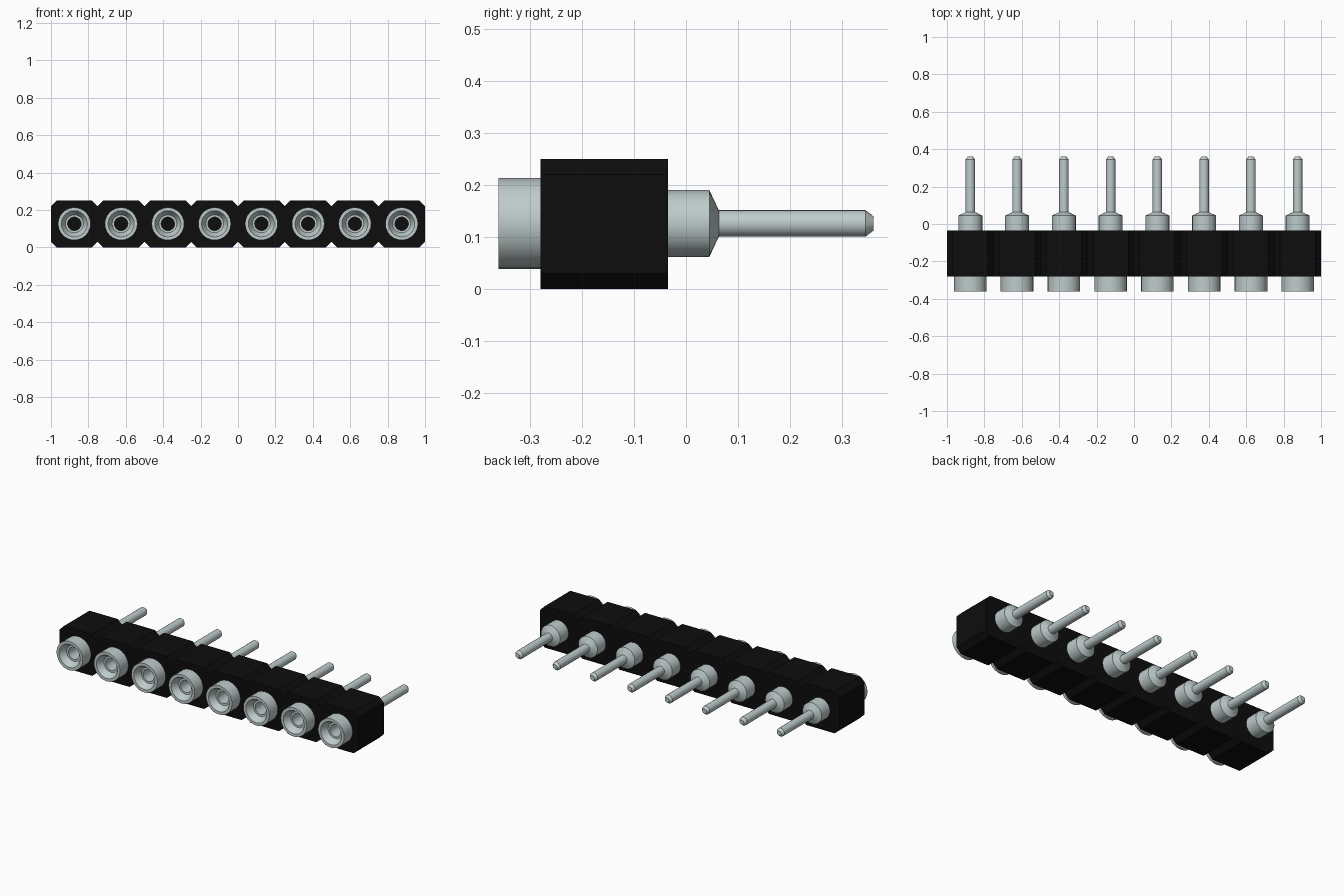
import bpy, bmesh
from math import pi
from mathutils import Vector

cube = bpy.data.objects.get("Cube")
if cube:
    bpy.data.objects.remove(cube, do_unlink=True)

COUNT, PITCH, HEIGHT, MID = 8, 0.25, 0.25, 0.126
FRONT, BACK, CHAMFER = -0.28, -0.035, 0.03


def material(name, rgb):
    mat = bpy.data.materials.new(name)
    mat.use_nodes = True
    mat.diffuse_color = (*rgb, 1)
    mat.node_tree.nodes["Principled BSDF"].inputs["Base Color"].default_value = (*rgb, 1)
    return mat


black = material("black plastic", (0.004, 0.004, 0.004))
silver = material("silver metal", (0.52, 0.6, 0.6))


def add_object(name, mesh, location=(0, 0, 0)):
    obj = bpy.data.objects.new(name, mesh)
    obj.location = location
    bpy.context.collection.objects.link(obj)
    return obj


def to_mesh(bm, name, *mats):
    bmesh.ops.recalc_face_normals(bm, faces=bm.faces)
    mesh = bpy.data.meshes.new(name)
    bm.to_mesh(mesh)
    bm.free()
    for mat in mats:
        mesh.materials.append(mat)
    return mesh


def lathe(profile, segments=24):
    """Revolve (y, radius) points around the y axis."""
    bm = bmesh.new()
    verts = [bm.verts.new((r, y, 0)) for y, r in profile]
    edges = [bm.edges.new(pair) for pair in zip(verts, verts[1:])]
    bmesh.ops.spin(bm, geom=verts + edges, cent=(0, 0, 0), axis=(0, 1, 0),
                   angle=2 * pi, steps=segments)
    bmesh.ops.remove_doubles(bm, verts=bm.verts, dist=0.0001)
    return bm


centres = [(i - (COUNT - 1) / 2) * PITCH for i in range(COUNT)]

# Housing: a strip of cells with chamfered corners
bm = bmesh.new()
half = PITCH / 2
top, bottom = [], []
for i, x in enumerate(centres):
    for side in (-1, 1):
        edge = x + side * half
        inner = edge - side * CHAMFER
        pair = [(edge, CHAMFER), (inner, 0)]
        if side == 1:
            pair.reverse()
        if side == -1 and i > 0:
            pair.pop(0)          # shared notch point
        bottom += pair
top = [(x, HEIGHT - z) for x, z in reversed(bottom)]
face = bm.faces.new([bm.verts.new((x, FRONT, z)) for x, z in bottom + top])
result = bmesh.ops.extrude_face_region(bm, geom=[face])
bmesh.ops.translate(bm, vec=Vector((0, BACK - FRONT, 0)),
                    verts=[v for v in result["geom"] if isinstance(v, bmesh.types.BMVert)])
housing = add_object("housing", to_mesh(bm, "housing", black))

# Bores through the housing for the pins
bm = bmesh.new()
for x in centres:
    part = lathe([(-0.5, 0), (-0.5, 0.061), (0.2, 0.061), (0.2, 0)])
    bmesh.ops.translate(part, verts=part.verts, vec=(x, 0, MID))
    temp = to_mesh(part, "bore")
    bm.from_mesh(temp)
    bpy.data.meshes.remove(temp)
cutter = add_object("bore_cutter", to_mesh(bm, "bore_cutter", black))
cutter.hide_render = True
cutter.hide_viewport = True
cut = housing.modifiers.new("bores", "BOOLEAN")
cut.operation = "DIFFERENCE"
cut.solver = "EXACT"
cut.object = cutter
bpy.context.view_layer.update()
cut_mesh = bpy.data.meshes.new_from_object(
    housing.evaluated_get(bpy.context.evaluated_depsgraph_get()))
housing.modifiers.clear()
housing.data = cut_mesh
bpy.data.objects.remove(cutter, do_unlink=True)

# Socket pin: dark hole floor, countersunk lip, flange, collar and tail
profile = [
    (-0.24, 0), (-0.24, 0.036), (-0.32, 0.036), (-0.32, 0.048),
    (-0.36, 0.07), (-0.36, 0.0875), (FRONT, 0.0875), (FRONT, 0.064),
    (0.045, 0.064), (0.063, 0.0255), (0.345, 0.0255), (0.36, 0.014), (0.36, 0),
]
bm = lathe(profile)
for f in bm.faces:
    c = f.calc_center_median()
    if -0.3 < c.y < -0.2 and Vector((c.x, c.z)).length < 0.035:
        f.material_index = 1
pin_mesh = to_mesh(bm, "socket_pin", silver, black)
pins = [add_object(f"socket_pin_{i + 1}", pin_mesh, (x, 0, MID))
        for i, x in enumerate(centres)]

# Smooth round sides, sharp steps
bpy.ops.object.select_all(action="DESELECT")
pins[0].select_set(True)
bpy.context.view_layer.objects.active = pins[0]
bpy.ops.object.shade_smooth_by_angle(angle=pi / 7)
